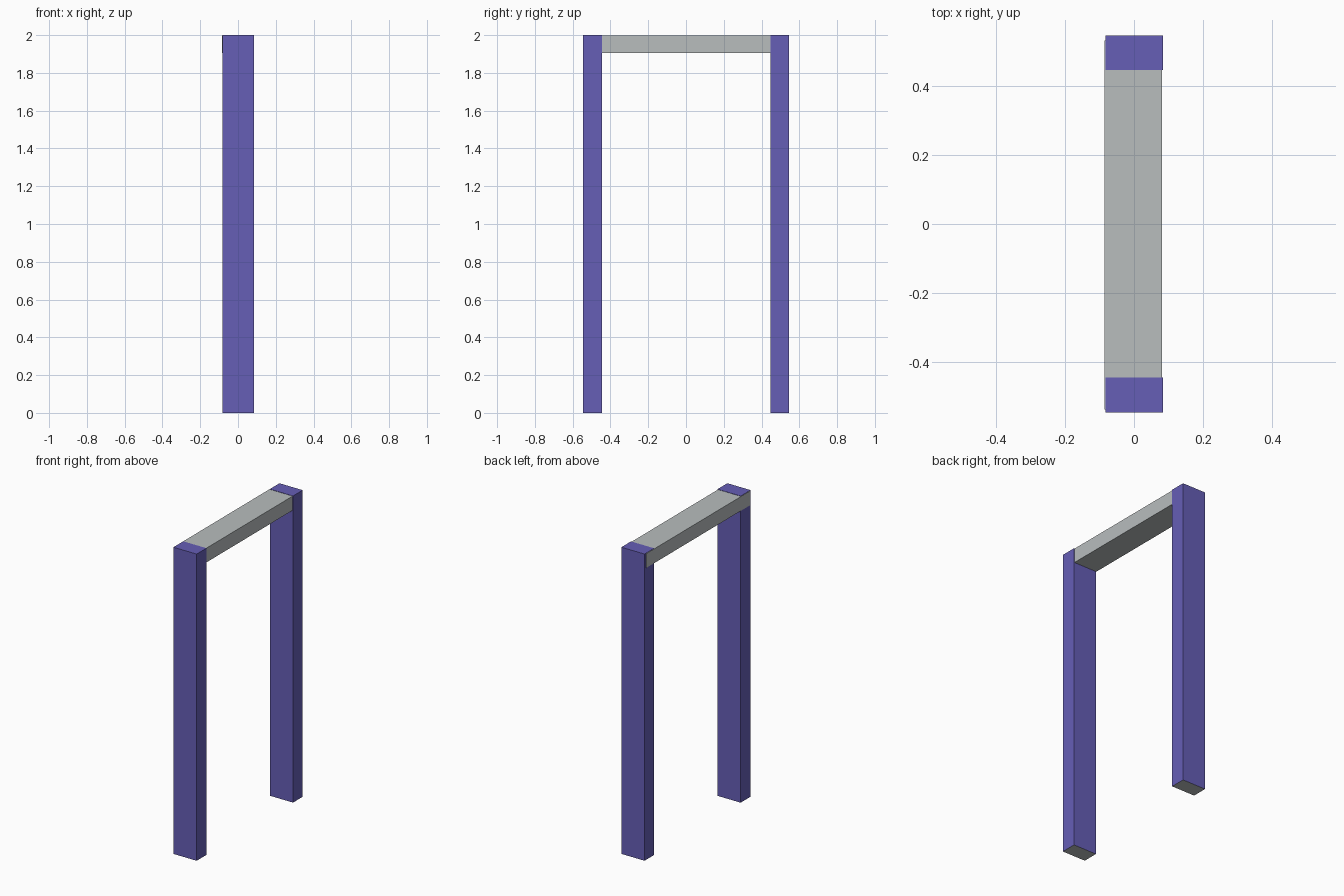
import bpy
import bmesh

cube = bpy.data.objects.get("Cube")
if cube:
    bpy.data.objects.remove(cube, do_unlink=True)


def make_material(name, color):
    mat = bpy.data.materials.new(name)
    mat.use_nodes = True
    mat.diffuse_color = color
    mat.node_tree.nodes["Principled BSDF"].inputs["Base Color"].default_value = color
    return mat


purple = make_material("purple", (0.133, 0.112, 0.468, 1))
grey = make_material("light grey", (0.479, 0.509, 0.515, 1))


def make_box(name, low, high, mats):
    """Box between two corners; a second material goes on the underside."""
    bm = bmesh.new()
    bmesh.ops.create_cube(bm, size=1)
    for v in bm.verts:
        v.co = [high[i] if v.co[i] > 0 else low[i] for i in range(3)]
    bm.normal_update()
    for f in bm.faces:
        f.material_index = len(mats) - 1 if f.normal.z < -0.5 else 0
    mesh = bpy.data.meshes.new(name)
    bm.to_mesh(mesh)
    bm.free()
    for m in mats:
        mesh.materials.append(m)
    obj = bpy.data.objects.new(name, mesh)
    bpy.context.collection.objects.link(obj)
    return obj


# Upright posts with bare grey undersides
make_box("front_post", (-0.083, -0.546, 0), (0.084, -0.445, 2), [purple, grey])
make_box("back_post", (-0.083, 0.447, 0), (0.084, 0.546, 2), [purple, grey])

# Crossbar let into both posts, standing slightly proud on the right side
make_box("crossbar", (-0.086, -0.538, 1.905), (0.081, 0.532, 1.998), [grey])
